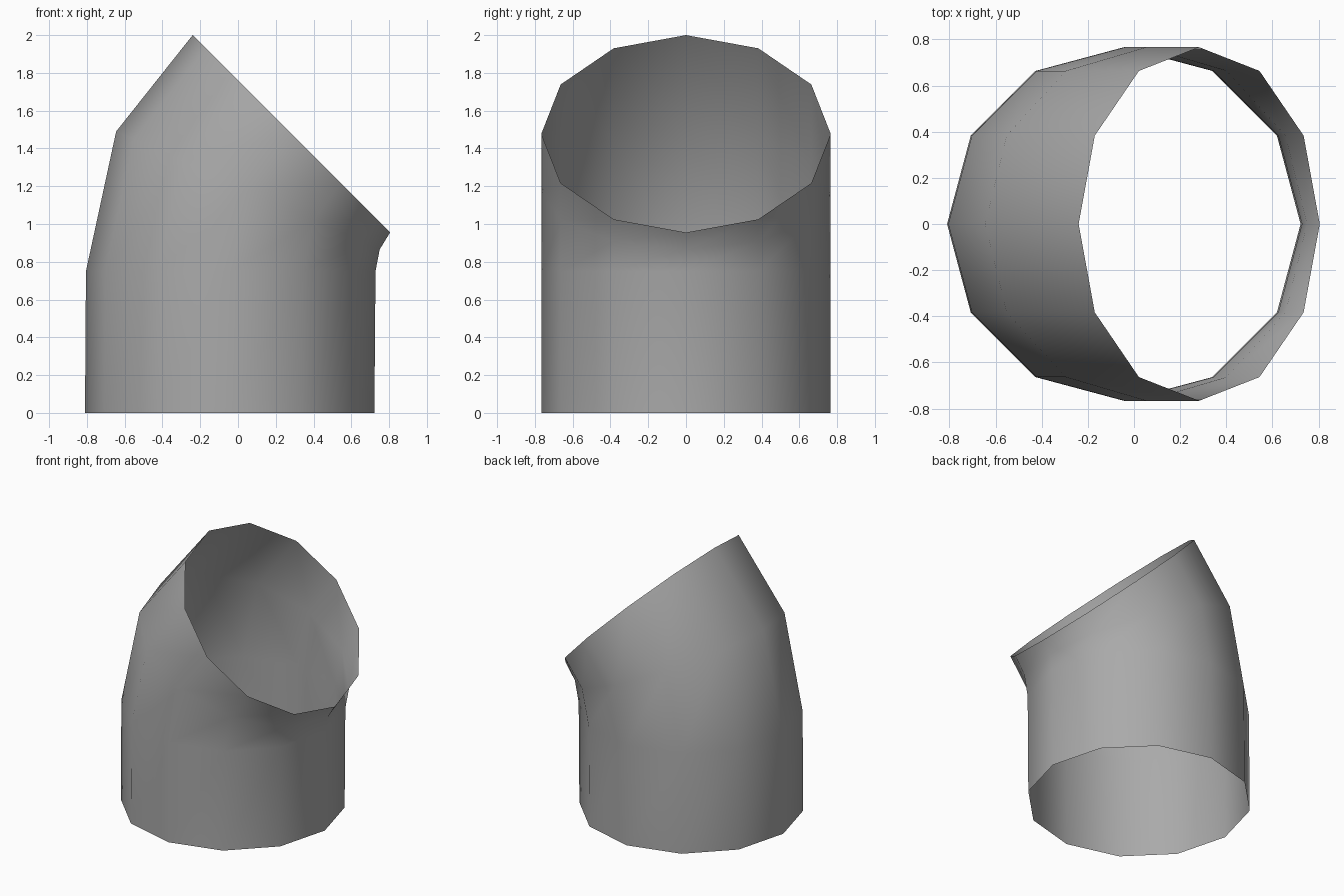
import bpy, bmesh
from math import sin, cos, tau
from mathutils import Vector

cube = bpy.data.objects.get("Cube")
if cube:
    bpy.data.objects.remove(cube, do_unlink=True)

SIDES = 12
WIDTH = 0.766  # half width across y

# Plain grey paint
grey = bpy.data.materials.new("plain grey")
grey.use_nodes = True
colour = (0.4, 0.4, 0.4, 1)
grey.diffuse_color = colour
grey.node_tree.nodes["Principled BSDF"].inputs["Base Color"].default_value = colour


def add_ring(bm, left, right):
    """Ring of vertices spanning two end points in the xz plane."""
    a = Vector((left[0], 0, left[1]))
    b = Vector((right[0], 0, right[1]))
    centre, half = (a + b) / 2, (b - a) / 2
    side = Vector((0, WIDTH, 0))
    return [bm.verts.new(centre + half * cos(tau * i / SIDES) + side * sin(tau * i / SIDES))
            for i in range(SIDES)]


# Open bent pipe: outer and inner bend point of each ring
sections = [
    ((-0.81, 0), (0.722, 0)),
    ((-0.805, 0.75), (0.728, 0.75)),
    ((-0.645, 1.49), (0.75, 0.865)),
    ((-0.24, 2.0), (0.805, 0.955)),
]
bm = bmesh.new()
rings = [add_ring(bm, *s) for s in sections]
for low, high in zip(rings, rings[1:]):
    for i in range(SIDES):
        j = (i + 1) % SIDES
        bm.faces.new((low[i], low[j], high[j], high[i])).smooth = True

mesh = bpy.data.meshes.new("bent_pipe")
bm.to_mesh(mesh)
bm.free()
mesh.materials.append(grey)
pipe = bpy.data.objects.new("bent_pipe", mesh)
bpy.context.collection.objects.link(pipe)
